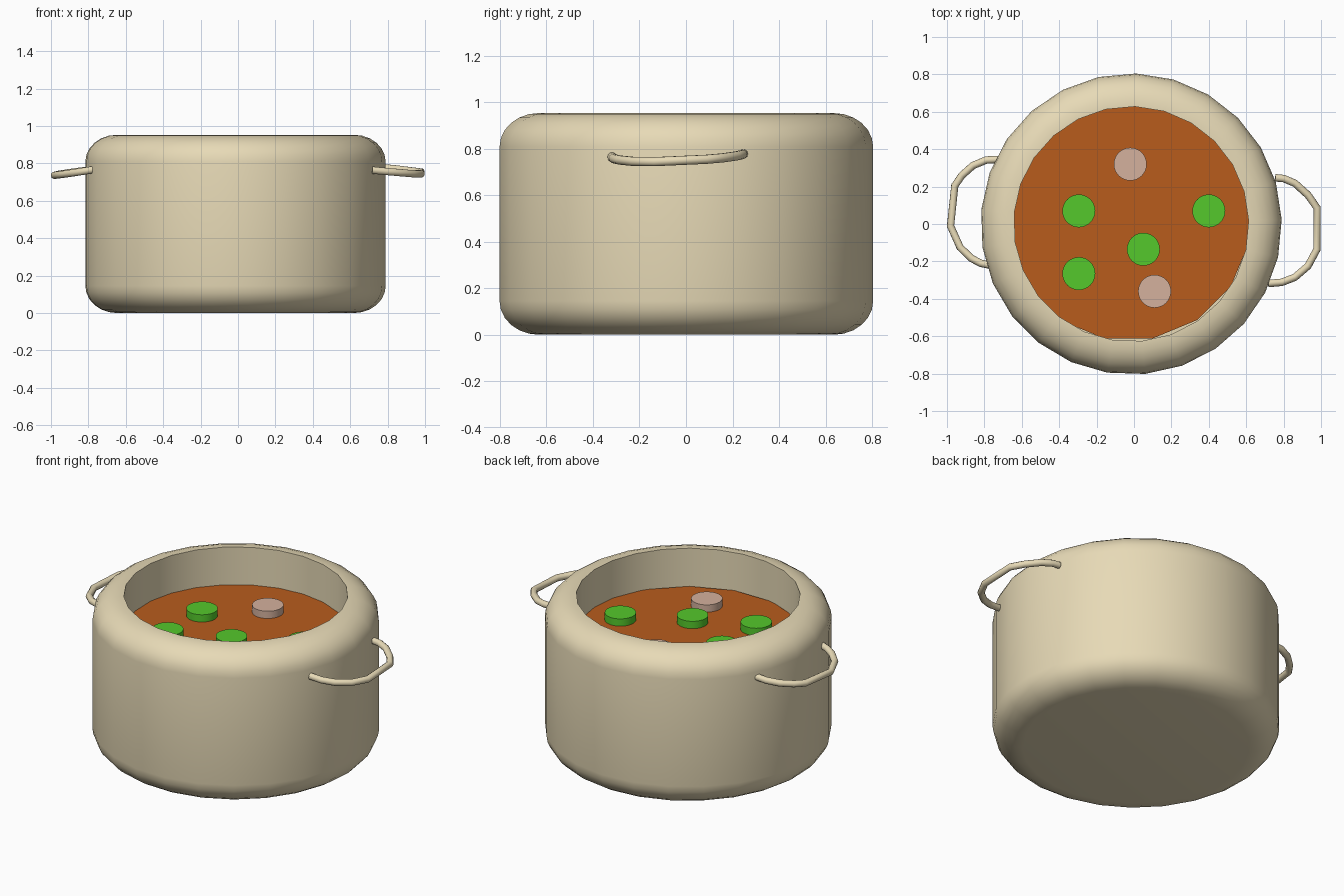
import bpy, bmesh, math

if "Cube" in bpy.data.objects:
    bpy.data.objects.remove(bpy.data.objects["Cube"])

C = -0.015  # pot centre in x


def material(name, rgb):
    m = bpy.data.materials.new(name)
    m.diffuse_color = (*rgb, 1)
    m.use_nodes = True
    m.node_tree.nodes["Principled BSDF"].inputs["Base Color"].default_value = m.diffuse_color
    return m


CREAM = material("cream_enamel", (0.80, 0.70, 0.47))
SOUP = material("soup_orange", (0.48, 0.107, 0.012))
GREEN = material("vegetable_green", (0.09, 0.58, 0.025))
PINK = material("vegetable_pink", (0.66, 0.44, 0.34))


def finish(ob, mat, angle=35):
    ob.data.materials.append(mat)
    bpy.ops.object.select_all(action='DESELECT')
    ob.select_set(True)
    bpy.context.view_layer.objects.active = ob
    bpy.ops.object.shade_smooth_by_angle(angle=math.radians(angle))


def lathe(name, profile, sides, phase, mat):
    """Spin an (r, z) profile into a closed body with capped ends."""
    bm = bmesh.new()
    rings = [[bm.verts.new((r * math.cos(phase + 2 * math.pi * i / sides),
                            r * math.sin(phase + 2 * math.pi * i / sides), z))
              for i in range(sides)] for r, z in profile]
    for a, b in zip(rings, rings[1:]):
        for i in range(sides):
            j = (i + 1) % sides
            bm.faces.new((a[i], a[j], b[j], b[i]))
    bm.faces.new(rings[0][::-1])
    bm.faces.new(rings[-1])
    me = bpy.data.meshes.new(name)
    bm.to_mesh(me)
    bm.free()
    ob = bpy.data.objects.new(name, me)
    bpy.context.collection.objects.link(ob)
    finish(ob, mat)
    return ob


# Pot body: rounded foot, straight wall, rounded rim, straight inner wall
R, BR, BZ, H, N = 0.805, 0.17, 0.145, 0.953, 6
arc = [(math.pi / 2) * i / N for i in range(N + 1)]
foot = [(R - BR + BR * math.sin(t), BZ - BZ * math.cos(t)) for t in arc]
rim = [(R - BR + BR * math.cos(t), H - BZ + BZ * math.sin(t)) for t in arc]
pot = lathe("pot_body", foot + rim + [(0.628, H), (0.628, 0.12)],
            25, math.radians(88.1), CREAM)
pot.location.x = C

# Soup surface, slightly off centre and tucked into the wall
soup = lathe("soup", [(0.66, 0.69), (0.66, 0.72)], 16, math.pi / 16, SOUP)
soup.location = (-0.03, 0.035, 0)

# Floating vegetable slices
slices = {
    "green_slice": (GREEN, [(-0.295, 0.07), (0.40, 0.07), (0.05, -0.135), (-0.295, -0.265)]),
    "pink_slice": (PINK, [(-0.02, 0.32), (0.11, -0.36)]),
}
for name, (mat, spots) in slices.items():
    for k, (x, y) in enumerate(spots):
        s = lathe(f"{name}_{k + 1}", [(0.088, 0.70), (0.088, 0.765)], 32, 0, mat)
        s.location = (x, y, 0)


# Handles: bent rods, capped at both ends
def handle(name, pts):
    cu = bpy.data.curves.new(name, 'CURVE')
    cu.dimensions = '3D'
    cu.bevel_depth = 0.02
    cu.bevel_resolution = 3
    cu.use_fill_caps = True
    sp = cu.splines.new('POLY')
    sp.points.add(len(pts) - 1)
    for p, co in zip(sp.points, pts):
        p.co = (*co, 1)
    ob = bpy.data.objects.new(name, cu)
    bpy.context.collection.objects.link(ob)
    bpy.ops.object.select_all(action='DESELECT')
    ob.select_set(True)
    bpy.context.view_layer.objects.active = ob
    bpy.ops.object.convert(target='MESH')
    finish(bpy.context.object, CREAM, 50)


handle("right_handle", [
    (0.755, 0.247, 0.777), (0.80, 0.243, 0.775), (0.86, 0.218, 0.769), (0.93, 0.155, 0.76),
    (0.979, 0.086, 0.754), (0.979, -0.134, 0.744), (0.93, -0.225, 0.745),
    (0.86, -0.285, 0.751), (0.79, -0.312, 0.757), (0.718, -0.318, 0.764)])
handle("left_handle", [
    (-0.725, 0.345, 0.772), (-0.79, 0.342, 0.766), (-0.86, 0.313, 0.757), (-0.92, 0.26, 0.748),
    (-0.958, 0.205, 0.742), (-0.981, -0.01, 0.736), (-0.93, -0.125, 0.742),
    (-0.87, -0.183, 0.751), (-0.82, -0.21, 0.759), (-0.77, -0.22, 0.767)])
